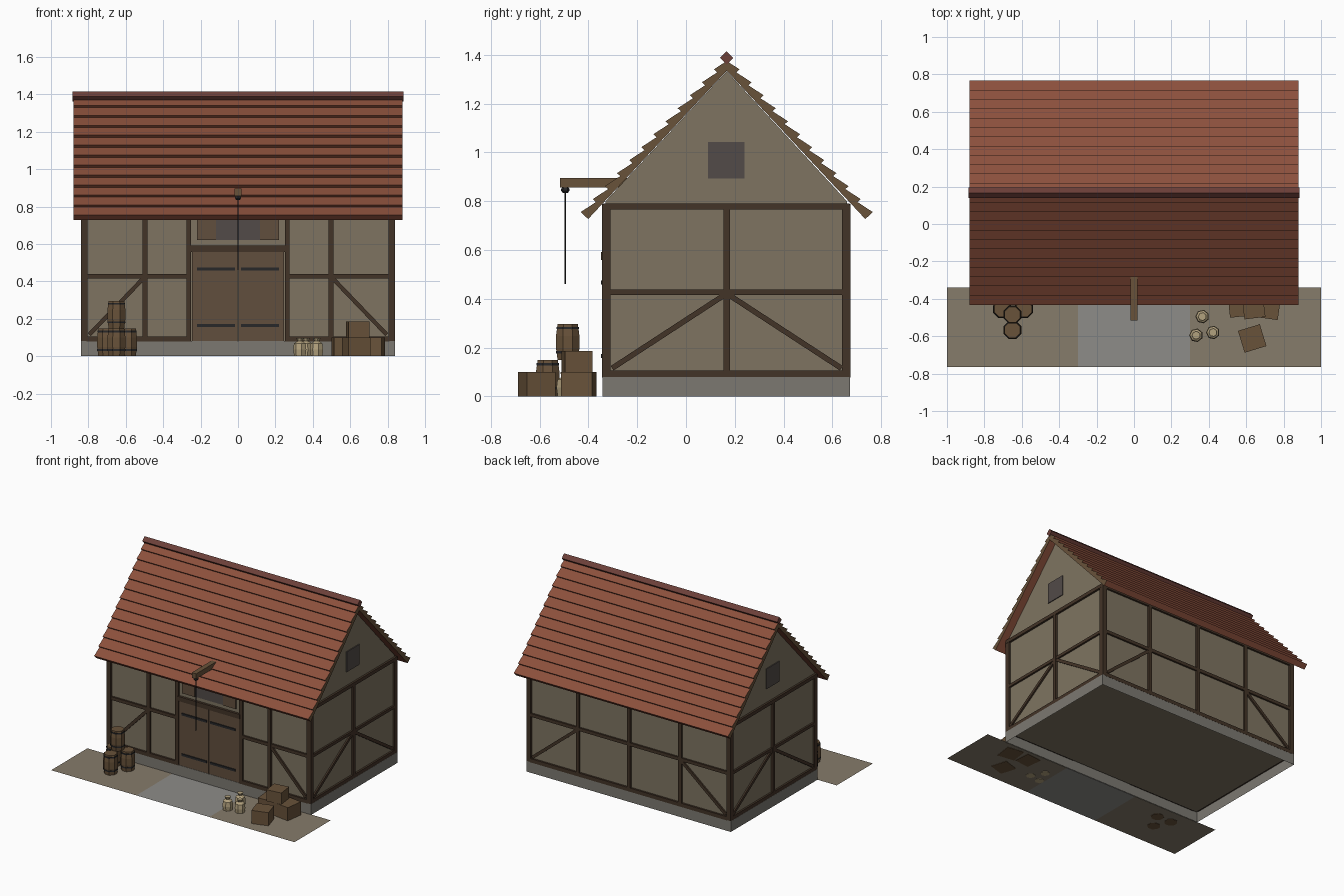
import bpy, bmesh, math
from mathutils import Vector, Matrix

if "Cube" in bpy.data.objects:
    bpy.data.objects.remove(bpy.data.objects["Cube"])

def mat(name, r, g, b):
    m = bpy.data.materials.new(name)
    m.diffuse_color = (r, g, b, 1)
    m.use_nodes = True
    m.node_tree.nodes["Principled BSDF"].inputs["Base Color"].default_value = m.diffuse_color
    return m

PLASTER = mat("plaster", 0.21, 0.175, 0.12)
TIMBER = mat("dark_timber", 0.055, 0.033, 0.02)
WOOD = mat("wood", 0.14, 0.085, 0.042)
DOOR = mat("door_wood", 0.12, 0.078, 0.048)
TILE = mat("roof_tile", 0.26, 0.08, 0.045)
RIDGE = mat("ridge_tile", 0.15, 0.05, 0.04)
STONE = mat("stone", 0.2, 0.19, 0.165)
PAVING = mat("paving", 0.27, 0.265, 0.25)
DIRT = mat("dirt", 0.24, 0.2, 0.145)
IRON = mat("iron", 0.02, 0.02, 0.022)
DARK = mat("opening", 0.085, 0.07, 0.065)
SACK = mat("sackcloth", 0.45, 0.36, 0.21)

def finish(name, bm, *mats, recalc=True):
    if recalc:
        bmesh.ops.recalc_face_normals(bm, faces=bm.faces[:])
    me = bpy.data.meshes.new(name)
    bm.to_mesh(me)
    bm.free()
    for m in mats:
        me.materials.append(m)
    ob = bpy.data.objects.new(name, me)
    bpy.context.collection.objects.link(ob)
    return ob

def box(name, x0, x1, y0, y1, z0, z1, m, rot=0):
    bm = bmesh.new()
    bmesh.ops.create_cube(bm, size=1)
    bm.transform(Matrix.Translation(((x0+x1)/2, (y0+y1)/2, (z0+z1)/2))
                 @ Matrix.Rotation(math.radians(rot), 4, 'Z')
                 @ Matrix.Diagonal((x1-x0, y1-y0, z1-z0, 1)))
    return finish(name, bm, m)

def prism(name, pts, x0, x1, m, end=None):
    """Extrude a y-z outline along x; the end caps may get their own material."""
    bm = bmesh.new()
    a = [bm.verts.new((x0, y, z)) for y, z in pts]
    b = [bm.verts.new((x1, y, z)) for y, z in pts]
    caps = [bm.faces.new(a), bm.faces.new(b)]
    for i in range(len(pts)):
        j = (i + 1) % len(pts)
        bm.faces.new((a[i], a[j], b[j], b[i]))
    for f in caps:
        f.material_index = 1 if end else 0
    bmesh.ops.recalc_face_normals(bm, faces=bm.faces[:])
    bmesh.ops.triangulate(bm, faces=caps)
    return finish(name, bm, m, *([end] if end else []), recalc=False)

def lathe(name, prof, n, loc, m):
    bm = bmesh.new()
    rings = [[bm.verts.new((loc[0] + r*math.cos(2*math.pi*(k+.5)/n),
                            loc[1] + r*math.sin(2*math.pi*(k+.5)/n), loc[2] + z))
              for k in range(n)] for r, z in prof]
    for p, q in zip(rings, rings[1:]):
        for k in range(n):
            bm.faces.new((p[k], p[(k+1) % n], q[(k+1) % n], q[k]))
    bm.faces.new(rings[0])
    bm.faces.new(rings[-1])
    return finish(name, bm, m)

# Main dimensions: wall planes, centre line of the ridge
WX, YF, YB, YC = 0.825, -0.33, 0.66, 0.167

def timber(wall, u0, z0, u1, z1, w=0.026, d=0.028):
    """Straight timber on one wall, from (u0, z0) to (u1, z1)."""
    place = {"front": lambda u, z: Vector((u, YF, z)), "back": lambda u, z: Vector((u, YB, z)),
             "left": lambda u, z: Vector((-WX, u, z)), "right": lambda u, z: Vector((WX, u, z))}[wall]
    a, b = place(u0, z0), place(u1, z1)
    nrm = Vector((0, 1, 0)) if wall in ("front", "back") else Vector((1, 0, 0))
    t = (b - a).normalized()
    rot = Matrix((t, nrm, t.cross(nrm))).transposed().to_4x4()
    bm = bmesh.new()
    bmesh.ops.create_cube(bm, size=1)
    bm.transform(Matrix.Translation((a + b)/2) @ rot @ Matrix.Diagonal(((b-a).length, d, w, 1)))
    finish(wall + "_timber", bm, TIMBER)

# Open-bottomed stone plinth
plinth = box("plinth", -0.84, 0.84, -0.343, 0.673, 0, 0.08, STONE)
bm = bmesh.new()
bm.from_mesh(plinth.data)
bmesh.ops.delete(bm, geom=[f for f in bm.faces if f.normal.z < -0.9], context='FACES')
bm.to_mesh(plinth.data)
bm.free()

# Plaster walls with gables
prism("walls", [(YF, 0.07), (YB, 0.07), (YB, 0.8), (YC, 1.333), (YF, 0.8)], -WX, WX, PLASTER)

# Corner posts
for x in (-0.822, 0.822):
    for y in (-0.327, 0.657):
        box("corner_post", x-.017, x+.017, y-.017, y+.017, 0.08, 0.785, TIMBER)

# Front and back framing
for wall, posts in (("front", (-0.497, -0.263, 0.263, 0.497)), ("back", (-0.42, 0, 0.42))):
    for u in posts:
        timber(wall, u, 0.08, u, 0.78)
    timber(wall, -0.81, 0.775, 0.81, 0.775)
    for s in (-1, 1):
        inner = 0.25 if wall == "front" else 0
        timber(wall, s*0.81, 0.428, s*inner, 0.428, 0.024, 0.026)
        timber(wall, s*0.81, 0.091, s*inner, 0.091, 0.028)
        timber(wall, s*0.795, 0.115, s*(abs(posts[0])+.01), 0.415, 0.022, 0.022)

# Gable-end framing and windows
for wall, s in (("left", -1), ("right", 1)):
    timber(wall, YC, 0.08, YC, 0.78)
    timber(wall, -0.325, 0.091, 0.655, 0.091, 0.03)
    timber(wall, -0.325, 0.426, 0.655, 0.426, 0.022, 0.026)
    timber(wall, -0.34, 0.778, 0.67, 0.778, 0.026, 0.03)
    for t in (-1, 1):
        timber(wall, YC+t*0.47, 0.115, YC+t*0.01, 0.415, 0.022, 0.022)
    box("gable_window", s*WX-.006, s*WX+.006, 0.09, 0.24, 0.893, 1.043, DARK)

# Double door with strap hinges, lintel
timber("front", -0.256, 0.575, 0.256, 0.575, 0.034, 0.036)
for s in (-1, 1):
    box("door_leaf", *sorted((s*0.002, s*0.247)), -0.341, -0.32, 0.08, 0.56, DOOR)
    for z in (0.165, 0.466):
        box("strap_hinge", *sorted((s*0.015, s*0.22)), -0.348, -0.338, z-.008, z+.008, IRON)
    box("loft_shutter", *sorted((s*0.118, s*0.22)), -0.342, -0.33, 0.62, 0.77, DOOR)
box("loft_hatch", -0.118, 0.118, -0.337, -0.325, 0.62, 0.77, DARK)

# Roof: sawtooth outline of overlapping tile courses
E, N, COURSES = Vector((0.683, -0.731)), Vector((0.731, 0.683)), 12
def slope(s, h):
    return Vector((0, 1.335)) + E*s + N*h
half = [slope(0.832, 0)]
for i in range(COURSES):
    half.append(slope(0.832 - 0.0728*i, 0.042))
    if i < COURSES - 1:
        half.append(slope(0.832 - 0.0728*(i+1), 0.024))
outline = [(YC - p.x, p.y) for p in half] + [(YC, 1.375)] \
    + [(YC + p.x, p.y) for p in reversed(half)] + [(YC, 1.335)]
prism("tiled_roof", outline, -0.88, 0.88, TILE, WOOD)
c = 0.027
prism("ridge_cap", [(YC-c, 1.388), (YC, 1.388-c), (YC+c, 1.388), (YC, 1.388+c)], -0.885, 0.885, RIDGE)

# Hoist beam, pulley and rope
box("hoist_beam", -0.018, 0.018, -0.517, -0.24, 0.857, 0.895, WOOD)
lathe("pulley", [(0.01, 0), (0.017, 0.008), (0.017, 0.016), (0.012, 0.025)], 6, (0, -0.495, 0.834), IRON)
lathe("rope", [(0.003, 0), (0.003, 0.38)], 5, (0, -0.495, 0.46), IRON)

# Yard surface
def patch(name, x0, x1, m):
    bm = bmesh.new()
    bm.faces.new([bm.verts.new((x, y, 0.002)) for x, y in
                  ((x0, -0.765), (x1, -0.765), (x1, -0.34), (x0, -0.34))])
    finish(name, bm, m, recalc=False)
patch("yard_left", -1, -0.3, DIRT)
patch("yard_paving", -0.3, 0.3, PAVING)
patch("yard_right", 0.3, 1, DIRT)

# Barrels with hoops
for x, y, z in ((-0.65, -0.567, 0), (-0.705, -0.455, 0), (-0.588, -0.455, 0), (-0.65, -0.485, 0.148)):
    lathe("barrel", [(0.045, 0), (0.052, 0.05), (0.052, 0.1), (0.045, 0.148)], 8, (x, y, z), WOOD)
    for h, r in ((0.033, 0.052), (0.132, 0.05)):
        lathe("barrel_hoop", [(r, -0.005), (r, 0.005)], 8, (x, y, z+h), IRON)

# Tied sacks
for x, y in ((0.365, -0.495), (0.332, -0.595), (0.422, -0.58)):
    lathe("sack", [(0.032, 0), (0.037, 0.035), (0.033, 0.068), (0.014, 0.08), (0.022, 0.098)], 7, (x, y, 0), SACK)

# Crates
for x, y, z, w, h, r in ((0.567, -0.435, 0, 0.12, 0.1, 6), (0.713, -0.44, 0, 0.13, 0.1, -8),
                         (0.632, -0.612, 0, 0.122, 0.1, 17), (0.64, -0.447, 0.1, 0.113, 0.085, 7)):
    box("crate", x-w/2, x+w/2, y-w/2, y+w/2, z, z+h, WOOD, r)
